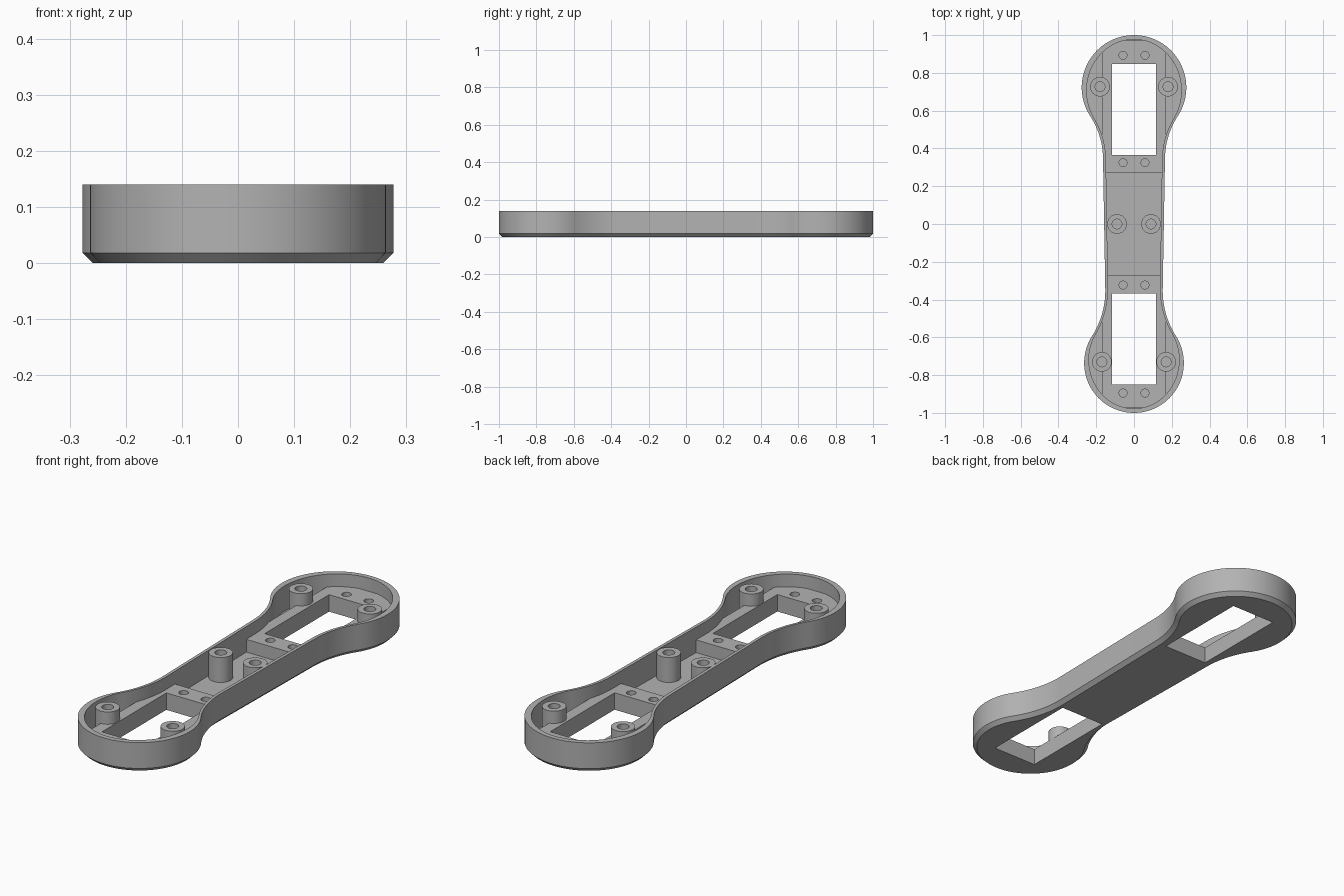
import bpy, bmesh, math
from mathutils import Vector

if "Cube" in bpy.data.objects:
    bpy.data.objects.remove(bpy.data.objects["Cube"])

H, FLOOR, CHAMFER, PAD_TOP = 0.14, 0.02, 0.018, 0.08

grey = bpy.data.materials.new("plain grey")
grey.diffuse_color = (0.45, 0.45, 0.45, 1)
grey.use_nodes = True
grey.node_tree.nodes["Principled BSDF"].inputs["Base Color"].default_value = grey.diffuse_color


def half_side(r, w, blend):
    """Right side of one rounded end, from the tip to the waist."""
    yc = 1 - r
    d = math.sqrt((r + blend) ** 2 - (w + blend) ** 2)
    a = math.atan2(d, w + blend)
    pts = []
    for i in range(33):                       # round end
        t = math.pi / 2 - (math.pi / 2 + a) * i / 32
        pts.append((r * math.cos(t), yc + r * math.sin(t)))
    for i in range(1, 17):                    # hollow blend into the waist
        t = math.pi - a + a * i / 16
        pts.append((w + blend + blend * math.cos(t), yc - d + blend * math.sin(t)))
    return pts


def outline():
    back = half_side(0.277, 0.164, 0.42)
    front = [(x, -y) for x, y in half_side(0.264, 0.152, 0.45)]
    right = back + front[::-1]
    left = [(-x, y) for x, y in right[1:-1]][::-1]
    return (right + left)[::-1]               # counter-clockwise


def inset(pts, d):
    out = []
    for i, p in enumerate(pts):
        t = (Vector(pts[(i + 1) % len(pts)]) - Vector(pts[i - 1])).normalized()
        out.append((p[0] - t.y * d, p[1] + t.x * d))
    return out


def loft(name, rings):
    """Solid through stacked rings of (points, z)."""
    bm = bmesh.new()
    loops = [[bm.verts.new((x, y, z)) for x, y in pts] for pts, z in rings]
    for a, b in zip(loops, loops[1:]):
        for i in range(len(a)):
            j = (i + 1) % len(a)
            bm.faces.new((a[i], a[j], b[j], b[i]))
    bm.faces.new(loops[0][::-1])
    bm.faces.new(loops[-1])
    bmesh.ops.recalc_face_normals(bm, faces=bm.faces)
    me = bpy.data.meshes.new(name)
    bm.to_mesh(me)
    bm.free()
    me.materials.append(grey)
    ob = bpy.data.objects.new(name, me)
    bpy.context.collection.objects.link(ob)
    return ob


def box(name, x, y0, y1, z0, z1):
    pts = [(-x, y0), (x, y0), (x, y1), (-x, y1)]
    return loft(name, [(pts, z0), (pts, z1)])


def rod(name, x, y, r, z0, z1, n=32):
    pts = [(x + r * math.cos(2 * math.pi * i / n), y + r * math.sin(2 * math.pi * i / n))
           for i in range(n)]
    return loft(name, [(pts, z0), (pts, z1)])


def cut(ob, tool):
    tool.hide_render = True
    m = ob.modifiers.new("cut", 'BOOLEAN')
    m.operation, m.solver, m.object = 'DIFFERENCE', 'EXACT', tool
    bpy.context.view_layer.objects.active = ob
    bpy.ops.object.modifier_apply(modifier=m.name)
    bpy.data.objects.remove(tool)


# Outer solid with chamfered underside
shape = outline()
tray = loft("tray_body", [(inset(shape, CHAMFER), 0), (shape, CHAMFER), (shape, H)])

# Cavity, leaving the raised pads and the screw posts standing
inner = [(x * 0.905, y * 0.977) for x, y in shape]
cavity = loft("cavity", [(inner, FLOOR), (inner, 0.3)])
cut(cavity, box("back_pad", 0.17, 0.273, 0.972, -0.1, PAD_TOP))
cut(cavity, box("front_pad", 0.17, -0.972, -0.273, -0.1, PAD_TOP))
posts = [(s * x, y) for x, y in ((0.18, 0.727), (0.09, 0), (0.17, -0.73)) for s in (-1, 1)]
for x, y in posts:
    cut(cavity, rod("post", x, y, 0.052, -0.1, H - 0.002))
cut(tray, cavity)

# Rectangular windows through both ends
cut(tray, box("back_window", 0.117, 0.366, 0.847, -0.1, 0.3))
cut(tray, box("front_window", 0.117, -0.849, -0.368, -0.1, 0.3))

# Blind holes in the posts and the pads
for x, y in posts:
    cut(tray, rod("post_hole", x, y, 0.026, FLOOR + 0.005, 0.3, 24))
for x in (-0.058, 0.058):
    for y in (0.893, 0.325, -0.323, -0.895):
        cut(tray, rod("pad_hole", x, y, 0.021, FLOOR + 0.005, 0.3, 24))

# Smooth curved walls, crisp edges
bpy.ops.object.select_all(action='DESELECT')
tray.select_set(True)
bpy.context.view_layer.objects.active = tray
bpy.ops.object.shade_smooth_by_angle(angle=math.radians(30))
